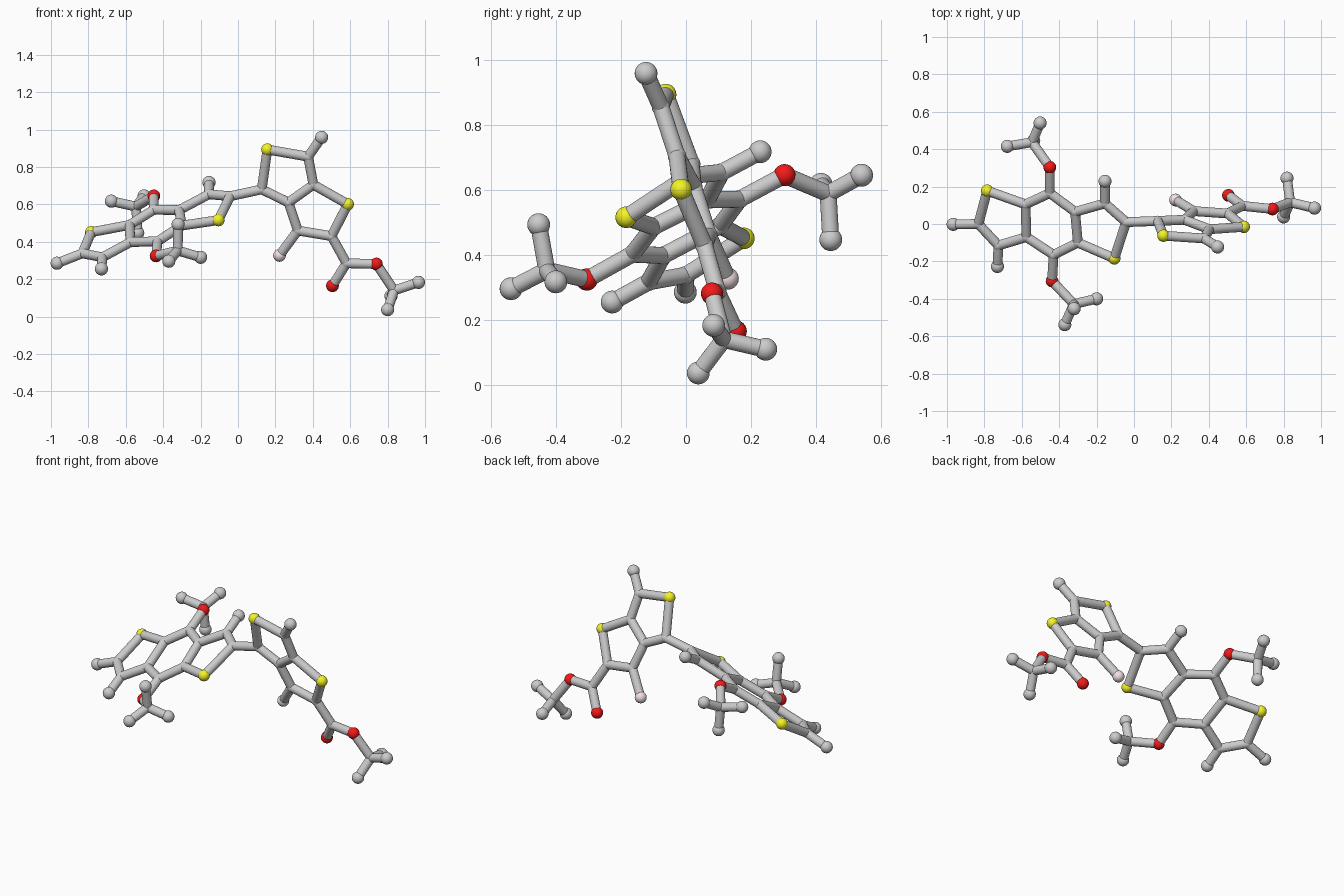
import bpy, bmesh
from mathutils import Vector, Matrix

if "Cube" in bpy.data.objects:
    bpy.data.objects.remove(bpy.data.objects["Cube"])

BOND_R = 0.026


# The two flat ring systems each lie in a tilted plane
def left(x, y):
    return Vector((x, y, 0.654 + 0.38 * x + 0.535 * y))


def right(x, z):
    return Vector((x, 0.272 - 0.129 * x - 0.352 * z, z))


# Left fused rings: atoms given as x, y
P = {k: left(*v) for k, v in {
    "hA": (-.967, -.002), "cB": (-.832, 0), "sA": (-.785, .178), "cC": (-.725, -.115),
    "hC": (-.73, -.227), "cJ1": (-.58, .105), "cJ2": (-.575, -.07), "cP1": (-.45, .165),
    "cP2": (-.43, -.165), "oP1": (-.45, .303), "oP2": (-.438, -.305), "cK1": (-.315, .065),
    "cK2": (-.3, -.1), "cL": (-.155, .11), "hL": (-.155, .228), "cM": (-.042, .01),
    "sM": (-.105, -.184)}.items()}

# Right fused rings: atoms given as x, z
P.update({k: right(*v) for k, v in {
    "cN": (.127, .68), "sN": (.157, .893), "cQ": (.375, .855), "hQ": (.447, .958),
    "cR": (.403, .705), "cT": (.27, .61), "sU": (.587, .601), "cU": (.5, .43),
    "cV": (.32, .46), "fV": (.222, .327), "cW": (.58, .285)}.items()})

# Side groups: atoms given as x, y, z
P.update({k: Vector(v) for k, v in {
    "cX": (-.545, .437, .588), "hX1": (-.677, .415, .617), "hX2": (-.502, .54, .645),
    "hX3": (-.536, .445, .447),
    "cY": (-.322, -.428, .353), "hY1": (-.2, -.4, .317), "hY2": (-.37, -.538, .296),
    "hY3": (-.32, -.453, .493),
    "oW1": (.505, .153, .165), "oW2": (.74, .08, .281),
    "cZ": (.835, .116, .14), "hZ1": (.8, .038, .037), "hZ2": (.965, .085, .183),
    "hZ3": (.818, .245, .11)}.items()})

# Chains of bonded atoms
LEFT = ["hA cB sA cJ1 cJ2 cC cB", "cC hC", "cJ1 cP1 cK1 cK2 cP2 cJ2", "cP1 oP1",
        "cP2 oP2", "cK1 cL cM sM cK2", "cL hL"]
RIGHT = ["cN sN cQ cR cT cN", "cQ hQ", "cR sU cU cV cT", "cV fV"]
SIDE = ["oP1 cX hX1", "hX2 cX hX3", "oP2 cY hY1", "hY2 cY hY3",
        "cU cW oW1", "cW oW2 cZ hZ1", "hZ2 cZ hZ3"]


def finish(bm, name, color=None):
    mesh = bpy.data.meshes.new(name)
    for f in bm.faces:
        f.smooth = len(f.verts) <= 4
    bm.to_mesh(mesh)
    bm.free()
    ob = bpy.data.objects.new(name, mesh)
    bpy.context.collection.objects.link(ob)
    if color:
        mat = bpy.data.materials.new(name + "_color")
        mat.diffuse_color = (*color, 1)
        mat.use_nodes = True
        mat.node_tree.nodes["Principled BSDF"].inputs["Base Color"].default_value = mat.diffuse_color
        mesh.materials.append(mat)


def balls(name, prefix, radius, color=None):
    bm = bmesh.new()
    for key, p in P.items():
        if key[0] == prefix:
            bmesh.ops.create_uvsphere(bm, u_segments=24, v_segments=16, radius=radius,
                                      matrix=Matrix.Translation(p))
    finish(bm, name, color)


def bonds(name, chains):
    bm = bmesh.new()
    for chain in chains:
        keys = chain.split()
        for a, b in zip(keys, keys[1:]):
            d = P[b] - P[a]
            m = Matrix.Translation((P[a] + P[b]) / 2) @ d.to_track_quat('Z', 'Y').to_matrix().to_4x4()
            bmesh.ops.create_cone(bm, cap_ends=True, segments=24, radius1=BOND_R,
                                  radius2=BOND_R, depth=d.length, matrix=m)
    finish(bm, name)


# Sticks
bonds("left_ring_bonds", LEFT)
bonds("right_ring_bonds", RIGHT)
bonds("ring_link_bond", ["cM cN"])
bonds("side_group_bonds", SIDE)

# Joints and atoms
balls("carbon_joints", "c", 0.028)
balls("end_atoms", "h", 0.035)
balls("sulfur_atoms", "s", 0.033, (0.9, 0.9, 0.02))
balls("oxygen_atoms", "o", 0.034, (0.9, 0.01, 0.01))
balls("fluorine_atom", "f", 0.034, (0.9, 0.75, 0.77))
